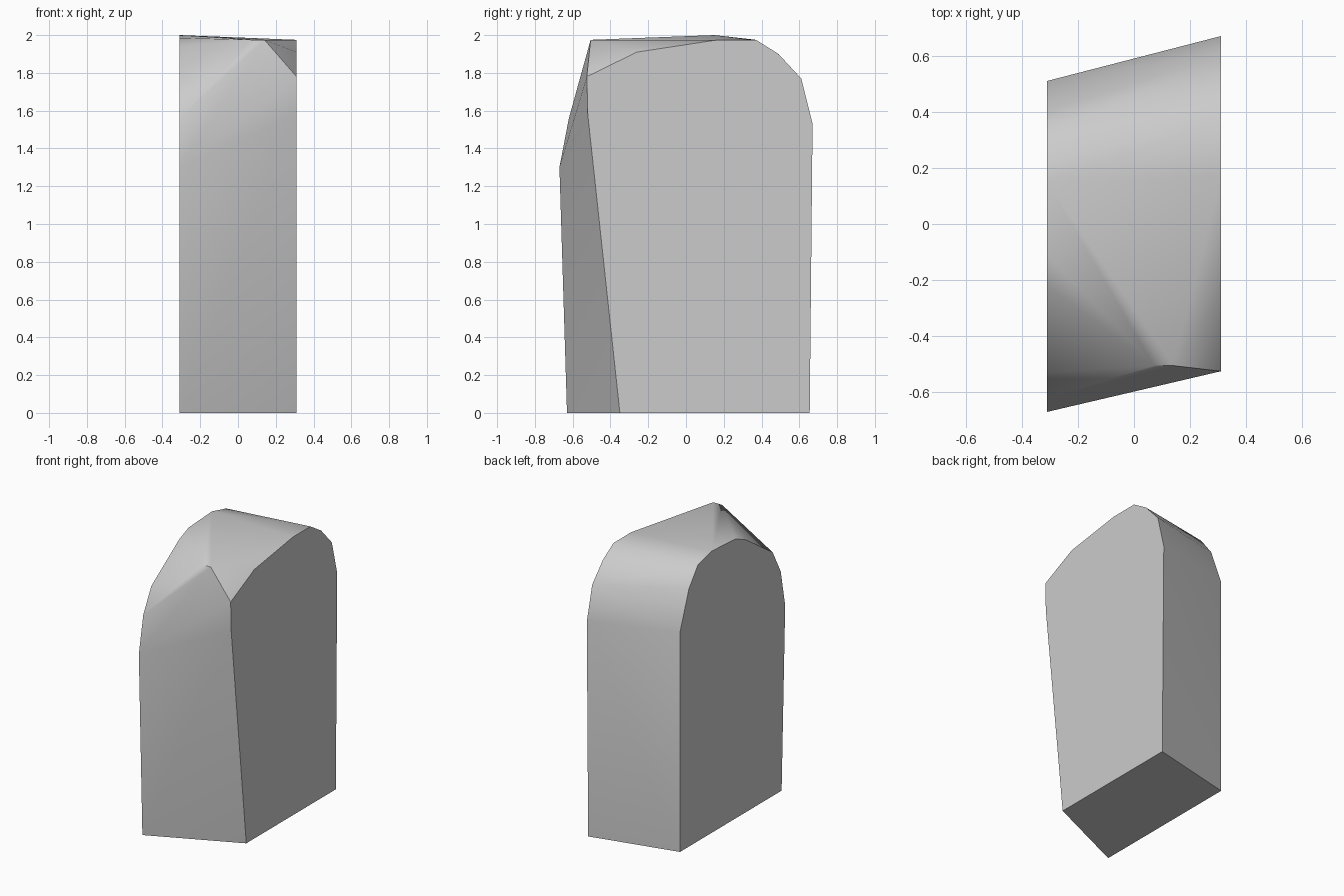
import bpy, bmesh, math

cube = bpy.data.objects.get("Cube")
if cube:
    bpy.data.objects.remove(cube, do_unlink=True)

# Plain grey stone
stone = bpy.data.materials.new("stone_grey")
stone.use_nodes = True
grey = (0.6, 0.6, 0.6, 1)
stone.diffuse_color = grey
stone.node_tree.nodes["Principled BSDF"].inputs["Base Color"].default_value = grey

HALF = 0.31

# Arched outlines (y, z) of the two flat sides, from front foot to back foot
outline_low = [(-0.63, 0), (-0.67, 1.3), (-0.62, 1.56), (-0.53, 1.73), (-0.22, 1.94),
               (-0.11, 1.985), (0.15, 2), (0.31, 1.96), (0.41, 1.83), (0.51, 1.56), (0.51, 0)]
outline_high = [(-0.35, 0), (-0.52, 1.58), (-0.525, 1.78), (-0.26, 1.91), (0.17, 1.975),
                (0.37, 1.975), (0.49, 1.9), (0.61, 1.77), (0.67, 1.53), (0.655, 0)]
brow = [(0.07, -0.505, 1.975), (0.14, -0.505, 1.975)]

# Skin both outlines and the brow ridge into one faceted block
bm = bmesh.new()
for x, outline in ((-HALF, outline_low), (HALF, outline_high)):
    for y, z in outline:
        bm.verts.new((x, y, z))
for point in brow:
    bm.verts.new(point)
hull = bmesh.ops.convex_hull(bm, input=bm.verts[:])
bmesh.ops.delete(bm, geom=list({g for g in hull["geom_interior"]
                                if isinstance(g, bmesh.types.BMVert)}), context='VERTS')
bmesh.ops.dissolve_limit(bm, angle_limit=math.radians(0.3),
                         verts=bm.verts[:], edges=bm.edges[:])
bmesh.ops.recalc_face_normals(bm, faces=bm.faces[:])

mesh = bpy.data.meshes.new("stone_block")
bm.to_mesh(mesh)
bm.free()
mesh.materials.append(stone)
block = bpy.data.objects.new("stone_block", mesh)
bpy.context.collection.objects.link(block)
bpy.context.view_layer.objects.active = block
block.select_set(True)
bpy.ops.object.shade_smooth_by_angle(angle=math.radians(30))
